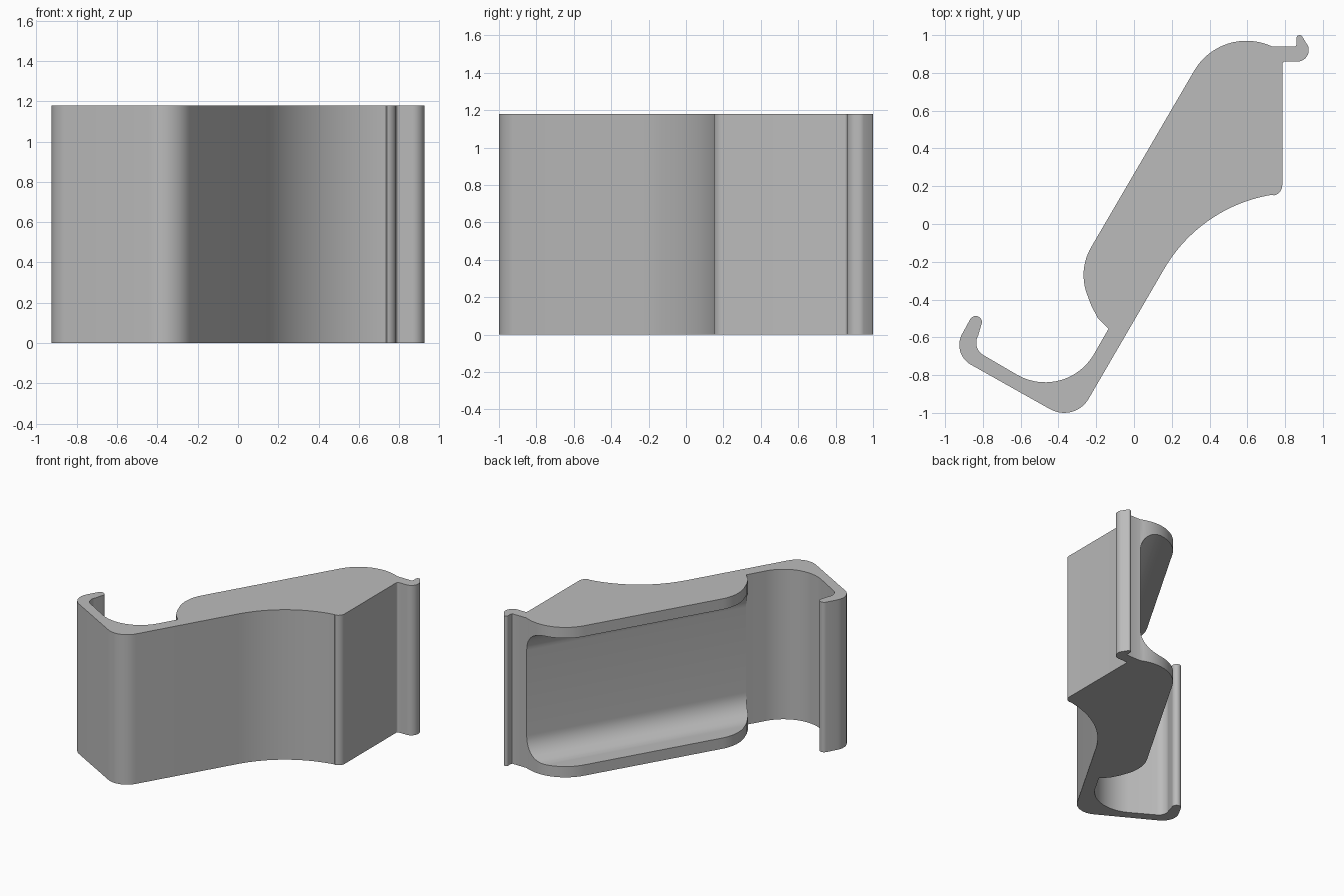
import bpy, bmesh, math
from mathutils import Vector

if "Cube" in bpy.data.objects:
    bpy.data.objects.remove(bpy.data.objects["Cube"])

H = 1.18                                   # height of the extrusion
U = Vector((0.5, math.sqrt(0.75)))         # direction along the slanted wall
N = Vector((-math.sqrt(0.75), 0.5))        # direction out of the open side
WALL = -0.16                               # inner wall position along N
RIM = 0.085                                # flange thickness
FILLET = 0.17                              # wall to flange rounding


def arc(cx, cy, r, a0, a1, n=12):
    """Points on a circle from angle a0 to a1, in degrees."""
    angles = [math.radians(a0 + (a1 - a0) * i / n) for i in range(n + 1)]
    return [(cx + r * math.cos(a), cy + r * math.sin(a)) for a in angles]


def prism(name, points, offset):
    """Closed 3D outline extruded along offset."""
    bm = bmesh.new()
    face = bm.faces.new([bm.verts.new(p) for p in points])
    out = bmesh.ops.extrude_face_region(bm, geom=[face])
    moved = [g for g in out["geom"] if isinstance(g, bmesh.types.BMVert)]
    bmesh.ops.translate(bm, verts=moved, vec=offset)
    bmesh.ops.recalc_face_normals(bm, faces=bm.faces)
    mesh = bpy.data.meshes.new(name)
    bm.to_mesh(mesh)
    bm.free()
    obj = bpy.data.objects.new(name, mesh)
    bpy.context.collection.objects.link(obj)
    return obj


outline = (
    # rounded foot and long arm with its curled hook
    arc(-0.37, -0.85, 0.15, -30, -120)
    + arc(-0.805, -0.64, 0.12, 240, 150)
    + arc(-0.838, -0.52, 0.033, 150, -30)
    + arc(-0.76, -0.629, 0.075, 150, 240)
    # inside bend up to the wall
    + arc(-0.47, -0.54, 0.298, 240, 330, 20)
    # flange end, slanted edge and rounded shoulder
    + [(-0.135, -0.555), (-0.19, -0.50), (-0.225, -0.435)]
    + arc(0.023, -0.27, 0.29, 200, 150)
    + arc(0.595, 0.65, 0.32, 150, 65, 20)
    # small catch
    + [(0.855, 0.94), (0.86, 0.95)]
    + arc(0.877, 0.982, 0.018, 180, 45, 8)
    + arc(0.885, 0.927, 0.04, 45, 0, 4)
    + arc(0.865, 0.92, 0.06, 0, -90, 8)
    + arc(0.80, 0.845, 0.015, 90, 180, 5)
    # flat side, rounded corner and concave sweep
    + arc(0.73, 0.205, 0.055, 0, -80, 8)
    + arc(0.86, -0.645, 0.81, 99, 150, 24)
)
clip = prism("clip_body", [(x, y, 0) for x, y in outline], (0, 0, H))

# Pocket cut into the open side, leaving a top and a bottom flange
section = ([(0.6, RIM)]
           + arc(WALL + FILLET, RIM + FILLET, FILLET, 270, 180)
           + arc(WALL + FILLET, H - RIM - FILLET, FILLET, 180, 90)
           + [(0.6, H - RIM)])
start = U * -0.565
cutter = prism("pocket_cutter",
               [(*(start + N * n), z) for n, z in section],
               (U * 2.0).to_3d())
cutter.hide_render = True
cutter.hide_set(True)

cut = clip.modifiers.new("pocket", "BOOLEAN")
cut.operation = "DIFFERENCE"
cut.solver = "EXACT"
cut.object = cutter

# Bake the cut, then drop the cutter
graph = bpy.context.evaluated_depsgraph_get()
baked = bpy.data.meshes.new_from_object(clip.evaluated_get(graph))
clip.modifiers.clear()
clip.data = baked
bpy.data.objects.remove(cutter)

# Single grey finish
grey = bpy.data.materials.new("light_grey")
grey.diffuse_color = (0.5, 0.5, 0.5, 1)
grey.use_nodes = True
grey.node_tree.nodes["Principled BSDF"].inputs["Base Color"].default_value = grey.diffuse_color
clip.data.materials.clear()
clip.data.materials.append(grey)

bpy.context.view_layer.objects.active = clip
clip.select_set(True)
bpy.ops.object.shade_smooth_by_angle(angle=math.radians(30))
